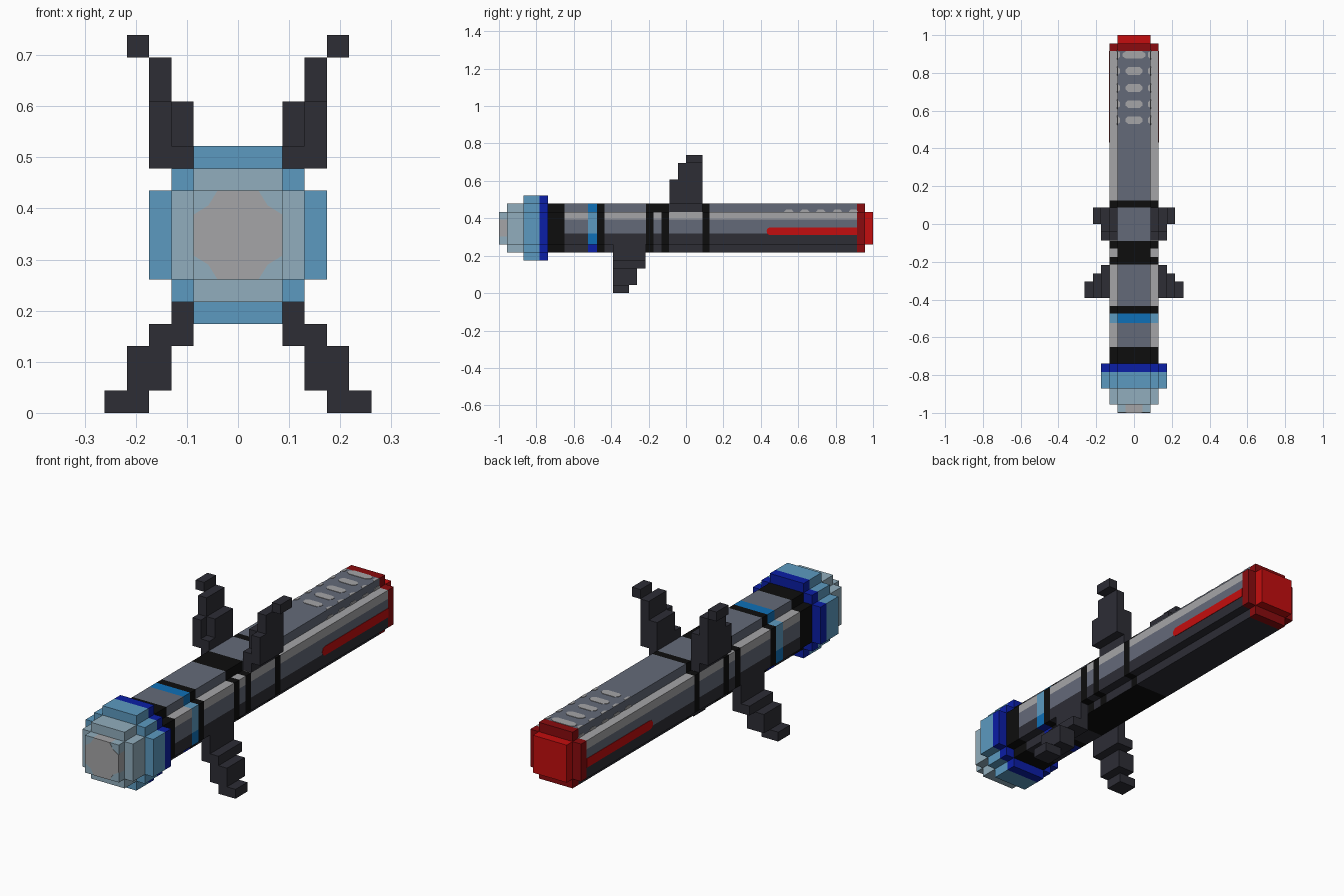
import bpy, bmesh, math

cube = bpy.data.objects.get("Cube")
if cube:
    bpy.data.objects.remove(cube)

U = 2 / 46          # grid unit of the blocky design
ZC = 8 * U          # height of the tube axis

PALETTE = [("mid grey", "646a79"), ("light grey", "a5a5a7"), ("dark grey", "2d2d35"),
           ("black", "0d0d0d"), ("pale blue", "91aebd"), ("sky blue", "5c9ac0"),
           ("navy blue", "0b1ea6"), ("bright blue", "0f70b7"),
           ("dark red", "8a0b0e"), ("red", "c40d0e")]
MID, LIGHT, DARK, BLACK, PALE, SKY, NAVY, BRIGHT, DKRED, RED = range(10)


def linear(c):
    return c / 12.92 if c <= 0.04045 else ((c + 0.055) / 1.055) ** 2.4


mats = []
for label, code in PALETTE:
    rgba = [linear(int(code[i:i + 2], 16) / 255) for i in (0, 2, 4)] + [1]
    m = bpy.data.materials.new(label)
    m.use_nodes = True
    m.diffuse_color = rgba
    bsdf = next(n for n in m.node_tree.nodes if n.type == 'BSDF_PRINCIPLED')
    bsdf.inputs["Base Color"].default_value = rgba
    mats.append(m)


def finish(name, bm, rule):
    """Turn a bmesh into an object; rule is a colour or a function of centre and normal."""
    bmesh.ops.recalc_face_normals(bm, faces=bm.faces)
    bm.normal_update()
    used = []
    for f in bm.faces:
        c = f.calc_center_median()
        k = rule(c, f.normal) if callable(rule) else rule
        if k not in used:
            used.append(k)
        f.material_index = used.index(k)
    me = bpy.data.meshes.new(name)
    bm.to_mesh(me)
    bm.free()
    for k in used:
        me.materials.append(mats[k])
    ob = bpy.data.objects.new(name, me)
    bpy.context.collection.objects.link(ob)


def loft(name, half, stations, rule, caps=True):
    """Sweep a left-right symmetric section along y through the given stations."""
    ring = half + [(-x, z) for x, z in reversed(half)]
    bm = bmesh.new()
    rows = [[bm.verts.new((x, y, ZC + z)) for x, z in ring] for y in stations]
    n = len(ring)
    for a, b in zip(rows, rows[1:]):
        for i in range(n):
            j = (i + 1) % n
            bm.faces.new((a[i], a[j], b[j], b[i]))
    if caps:
        bm.faces.new(rows[0])
        bm.faces.new(rows[-1])
    finish(name, bm, rule)


def boxes(name, specs, rule):
    """Joined blocks, each given as (x0, x1, y0, y1, z0, z1)."""
    bm = bmesh.new()
    for x0, x1, y0, y1, z0, z1 in specs:
        vs = bmesh.ops.create_cube(bm, size=1)["verts"]
        for v in vs:
            v.co = ((x0 + x1) / 2 + v.co.x * (x1 - x0),
                    (y0 + y1) / 2 + v.co.y * (y1 - y0),
                    (z0 + z1) / 2 + v.co.z * (z1 - z0))
    finish(name, bm, rule)


def plate(name, outline, offset, rule):
    """Thin plate: outline of 3D points thickened by an offset vector."""
    bm = bmesh.new()
    f = bm.faces.new([bm.verts.new(p) for p in outline])
    new = bmesh.ops.extrude_face_region(bm, geom=[f])["geom"]
    bmesh.ops.translate(bm, vec=offset,
                        verts=[v for v in new if isinstance(v, bmesh.types.BMVert)])
    finish(name, bm, rule)


A, B, C = 2 * U, 3 * U, 4 * U
CROSS = [(A, B), (A, A), (B, A), (B, -A), (A, -A), (A, -B)]
WIDE_CROSS = [(A, C), (A, B), (B, B), (B, A), (C, A),
              (C, -A), (B, -A), (B, -B), (A, -B), (A, -C)]
# extra section points split the tube sides into colour rows
TUBE = CROSS[:3] + [(B, 0.047), (B, -0.028)] + CROSS[3:]

# tube bands along y
BANDS = [(-0.74, -0.65), (-0.475, -0.435), (-0.215, -0.175), (-0.13, -0.09), (0.087, 0.125)]
BLUE_BAND = (-0.525, -0.475)


def inside(y, span):
    return span[0] < y < span[1]


def tube_colour(c, n):
    z = c.z - ZC
    if any(inside(c.y, b) for b in BANDS):
        return BLACK
    if inside(c.y, BLUE_BAND):
        if z > A + 0.001:
            return BRIGHT
        if z > -0.028:
            return SKY
        return BRIGHT if z > -A + 0.001 else NAVY
    if inside(c.y, (-0.175, -0.13)) and z > A + 0.001:
        return BLACK
    if n.z < -0.9 and z < -B + 0.01 and inside(c.y, (-0.33, 0.1)):
        return BLACK
    if z > A + 0.001:
        return MID
    if z > 0.047:
        return LIGHT
    return MID if z > -0.028 else DARK


stations = sorted({y for b in BANDS + [BLUE_BAND] for y in b} | {-0.33, 0.915})
loft("tube_body", TUBE, stations, tube_colour, caps=False)

# front collar and nose
loft("front_collar", WIDE_CROSS, [-20 * U, -18 * U, -17 * U],
     lambda c, n: NAVY if c.y > -18 * U + 0.001 else SKY)
loft("nose_step", CROSS, [-22 * U, -19.8 * U], PALE)
loft("nose_tip", [(0.045, A), (A, A), (A, 0.045), (A, -0.045), (A, -A), (0.045, -A)],
     [-0.999, -21.8 * U],
     lambda c, n: LIGHT if abs(n.y) < 0.5 and min(abs(c.x), abs(c.z - ZC)) < 0.02 else PALE)
q = 0.04
plate("nose_lens", [(x, -0.999, ZC + z) for x, z in
                    [(q, A), (0.058, 0.058), (A, q), (A, -q), (0.058, -0.058), (q, -A),
                     (-q, -A), (-0.058, -0.058), (-A, -q), (-A, q), (-0.058, 0.058), (-q, A)]],
      (0, -0.001, 0), LIGHT)

# rear cap
loft("rear_cap", CROSS, [0.915, 22 * U], DKRED)
boxes("rear_plug", [(-A, A, 21.8 * U, 1, ZC - A, ZC + A)], RED)

# light vents on top, with small marks wrapping over the edges
top = ZC + B
for i, y in enumerate((0.55, 0.635, 0.72, 0.81, 0.895)):
    w = 0.06 if i == 4 else 0.045
    plate(f"top_vent_{i + 1}",
          [(sx * w * kx, y + 0.02 * ky, top) for sx, kx, ky in
           [(1, 1, -.4), (1, 1, .4), (1, .7, 1), (-1, .7, 1),
            (-1, 1, .4), (-1, 1, -.4), (-1, .7, -1), (1, .7, -1)]],
          (0, 0, 0.002), LIGHT)
    for side, s in (("left", 1), ("right", -1)):
        plate(f"{side}_edge_mark_{i + 1}",
              [(s * A, y - 0.022, top), (s * A, y + 0.022, top),
               (s * 0.073, y + 0.01, top), (s * 0.073, y - 0.01, top)],
              (0, 0, 0.002), LIGHT)
        plate(f"{side}_side_mark_{i + 1}",
              [(s * A, y - 0.025, ZC + A), (s * A, y + 0.025, ZC + A),
               (s * A, y + 0.015, ZC + A + 0.012), (s * A, y - 0.015, ZC + A + 0.012)],
              (s * 0.002, 0, 0), LIGHT)

for side, s in (("left", 1), ("right", -1)):
    # red stripe with a rounded front end
    r, y0, zs = 0.021, 0.452, 0.331
    arc = [(y0 - r * math.sin(t), zs + r * math.cos(t))
           for t in [math.pi * k / 6 for k in range(7)]]
    plate(f"{side}_red_stripe",
          [(s * B, y, z) for y, z in arc + [(0.915, zs - r), (0.915, zs + r)]],
          (s * 0.002, 0, 0), RED)

    def mirrored(specs):
        return [tuple(sorted((s * a * U, s * b * U))) + tuple(k * U for k in rest)
                for a, b, *rest in specs]

    # upper wing, stepping outward and back as it rises
    boxes(f"{side}_upper_wing", mirrored([
        (2, 3, -2, 2, 10, 12), (2, 3, -1, 2, 12, 14),
        (3, 4, -2, 2, 11, 14), (3, 4, -1, 2, 14, 16),
        (4, 5, 0, 2, 16, 17)]), DARK)
    # lower leg, stepping outward and forward as it descends
    boxes(f"{side}_lower_leg", mirrored([
        (2, 3, -9, -5, 4, 6), (2, 4, -9, -5, 3, 4),
        (3, 5, -9, -6, 1, 3), (4, 6, -9, -7, 0, 1)]), DARK)
